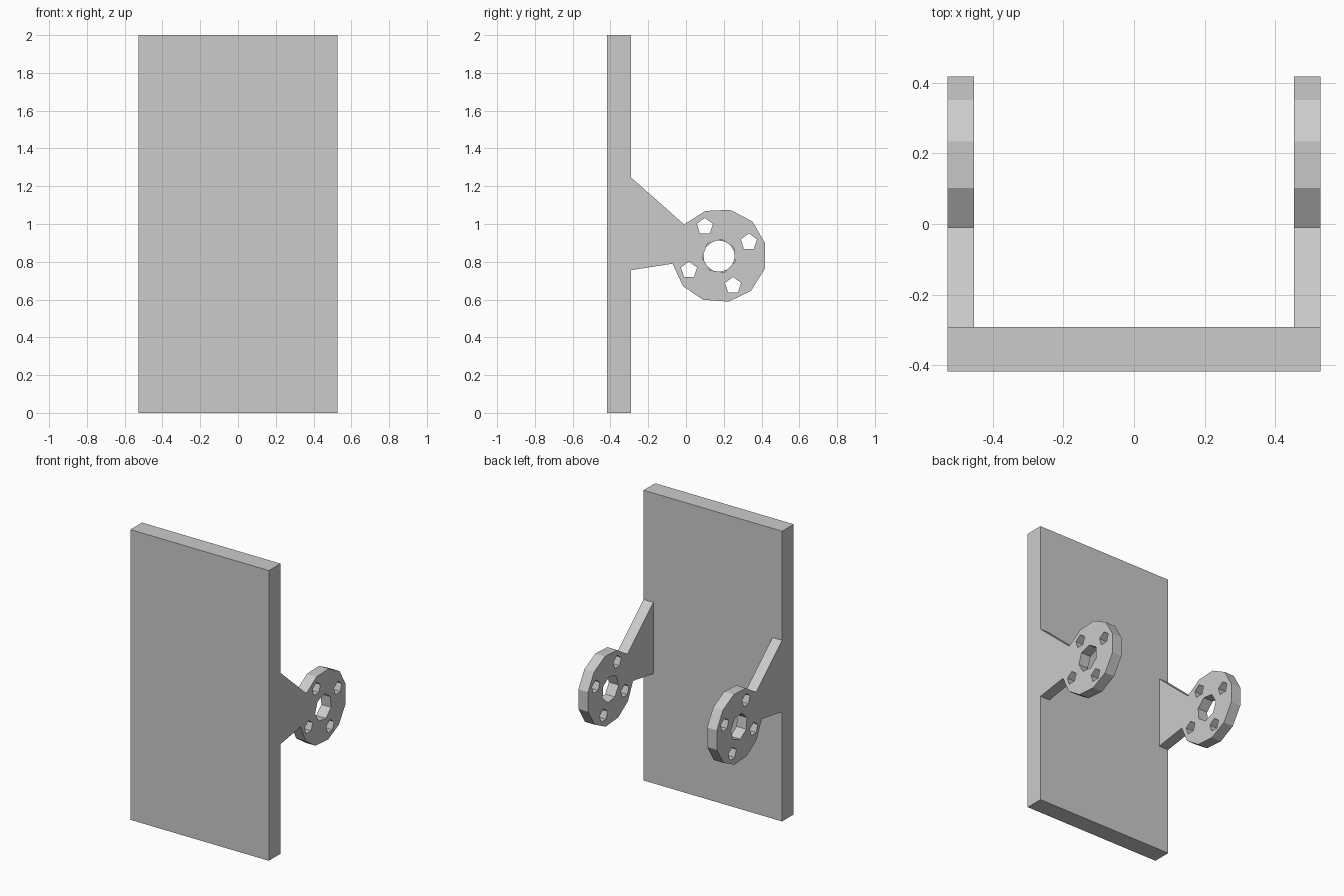
import bpy, bmesh
from math import radians, sin, cos, tau
from mathutils import Vector

cube = bpy.data.objects.get("Cube")
if cube:
    bpy.data.objects.remove(cube, do_unlink=True)

grey = bpy.data.materials.new("light grey")
grey.use_nodes = True
grey.diffuse_color = (0.6, 0.6, 0.6, 1)
grey.node_tree.nodes["Principled BSDF"].inputs["Base Color"].default_value = (0.6, 0.6, 0.6, 1)


def add_object(name, bm):
    bmesh.ops.recalc_face_normals(bm, faces=bm.faces)
    mesh = bpy.data.meshes.new(name)
    bm.to_mesh(mesh)
    bm.free()
    mesh.materials.append(grey)
    obj = bpy.data.objects.new(name, mesh)
    bpy.context.collection.objects.link(obj)
    return obj


def ring(centre, radius, sides, start):
    """Regular polygon in the y-z plane."""
    return [(centre[0] + radius * cos(radians(start) + tau * i / sides),
             centre[1] + radius * sin(radians(start) + tau * i / sides))
            for i in range(sides)]


def pierced_sheet(name, loops, x0, x1):
    """Sheet with holes, cut in the y-z plane and extruded along x."""
    bm = bmesh.new()
    for loop in loops:
        verts = [bm.verts.new((x0, y, z)) for y, z in loop]
        for a, b in zip(verts, verts[1:] + verts[:1]):
            bm.edges.new((a, b))
    bmesh.ops.triangle_fill(bm, edges=bm.edges[:], use_beauty=True, normal=Vector((1, 0, 0)))
    bmesh.ops.dissolve_degenerate(bm, edges=bm.edges[:], dist=1e-5)
    made = bmesh.ops.extrude_face_region(bm, geom=bm.faces[:], use_keep_orig=True)["geom"]
    moved = [g for g in made if isinstance(g, bmesh.types.BMVert)]
    bmesh.ops.translate(bm, verts=moved, vec=(x1 - x0, 0, 0))
    return add_object(name, bm)


# Upright plate
bm = bmesh.new()
bmesh.ops.create_cube(bm, size=1)
bmesh.ops.scale(bm, verts=bm.verts, vec=(1.056, 0.126, 2))
bmesh.ops.translate(bm, verts=bm.verts, vec=(0, -0.355, 1))
add_object("back_plate", bm)

# Bracket outline: tapered arm running into a faceted disc
outline = [(-0.295, 0.755), (-0.295, 1.25), (-0.01, 0.998), (0.102, 1.069),
           (0.234, 1.075), (0.352, 1.013), (0.418, 0.899), (0.418, 0.764),
           (0.345, 0.647), (0.227, 0.589), (0.09, 0.599), (-0.016, 0.671),
           (-0.071, 0.79)]
bolt_centres = [(0.10, 0.987), (0.333, 0.905), (0.016, 0.756), (0.249, 0.674)]
bolt_holes = [ring(c, 0.045, 5, 90) for c in bolt_centres]

# One bracket on each side, with the axle hole facets offset between them
for name, side, start in (("left_bracket", 1, 31), ("right_bracket", -1, 5)):
    axle_hole = ring((0.175, 0.83), 0.09, 7, start)
    pierced_sheet(name, [outline, axle_hole] + bolt_holes, side * 0.454, side * 0.528)
